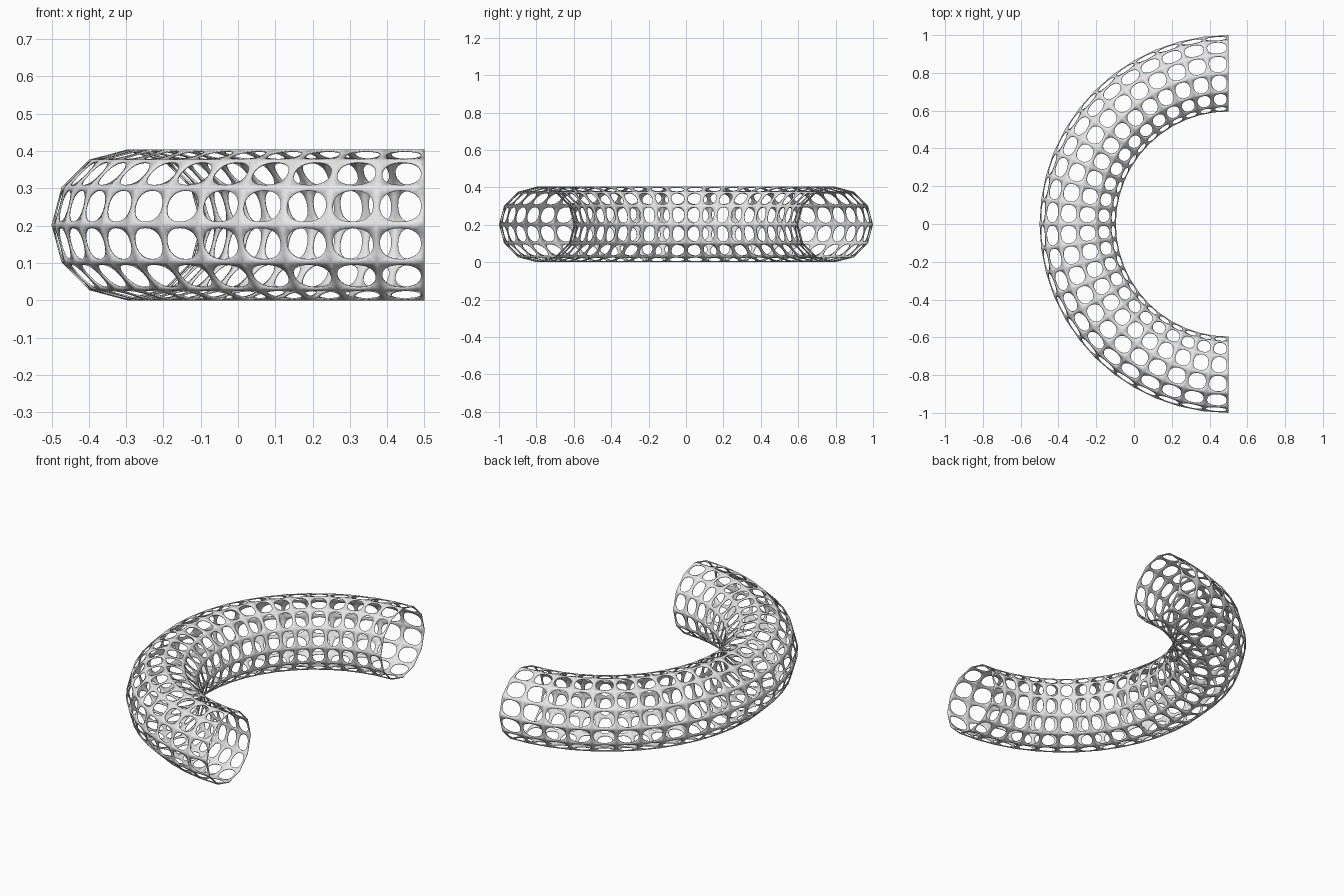
import bpy, bmesh
from math import sin, cos, pi, radians
from mathutils import Vector

cube = bpy.data.objects.get("Cube")
if cube:
    bpy.data.objects.remove(cube)

MAJOR, MINOR = 0.798, 0.202      # bend radius, tube radius
SEGMENTS, SIDES = 24, 12         # cells along the half ring, around the tube
RIM = 0.009                      # half width of the bars between holes
POINTS = 24                      # points on each hole

grey = bpy.data.materials.new("light grey")
grey.use_nodes = True
grey.diffuse_color = (0.8, 0.8, 0.8, 1)
grey.node_tree.nodes["Principled BSDF"].inputs["Base Color"].default_value = grey.diffuse_color


def tube_point(i, j):
    """Corner of the half ring, open towards +x."""
    a = pi / 2 + pi * i / SEGMENTS
    b = 2 * pi * j / SIDES
    r = MAJOR + MINOR * cos(b)
    return Vector((0.5 + r * cos(a), r * sin(a), MINOR + MINOR * sin(b)))


def rounded(c, power=0.88):
    return abs(c) ** power * (1 if c > 0 else -1)


def add_cell(bm, i, j):
    """One flat panel with a rounded hole."""
    p00, p10 = tube_point(i, j), tube_point(i + 1, j)
    p01, p11 = tube_point(i, j + 1), tube_point(i + 1, j + 1)
    width = ((p10 - p00).length + (p11 - p01).length) / 2
    height = (p01 - p00).length
    su, sv = 1 - 2 * RIM / width, 1 - 2 * RIM / height

    def at(u, v):
        s, t = (u + 1) / 2, (v + 1) / 2
        return bm.verts.new(p00.lerp(p10, s).lerp(p01.lerp(p11, s), t))

    outer, inner = [], []
    for k in range(POINTS):
        a = 2 * pi * k / POINTS
        c, s = cos(a), sin(a)
        m = max(abs(c), abs(s))
        outer.append(at(c / m, s / m))
        inner.append(at(su * rounded(c), sv * rounded(s)))
    for k in range(POINTS):
        n = (k + 1) % POINTS
        bm.faces.new((outer[k], inner[k], inner[n], outer[n]))


# Perforated half-ring tube
bm = bmesh.new()
for i in range(SEGMENTS):
    for j in range(SIDES):
        add_cell(bm, i, j)
bmesh.ops.remove_doubles(bm, verts=bm.verts, dist=0.0002)
bmesh.ops.recalc_face_normals(bm, faces=bm.faces)
mesh = bpy.data.meshes.new("perforated_tube")
bm.to_mesh(mesh)
bm.free()
mesh.materials.append(grey)
tube = bpy.data.objects.new("perforated_tube", mesh)
bpy.context.collection.objects.link(tube)

# Smooth shading, then a thin wall
bpy.context.view_layer.objects.active = tube
tube.select_set(True)
bpy.ops.object.shade_smooth_by_angle(angle=radians(40))
wall = tube.modifiers.new("wall", "SOLIDIFY")
wall.thickness = 0.004
wall.offset = -1
